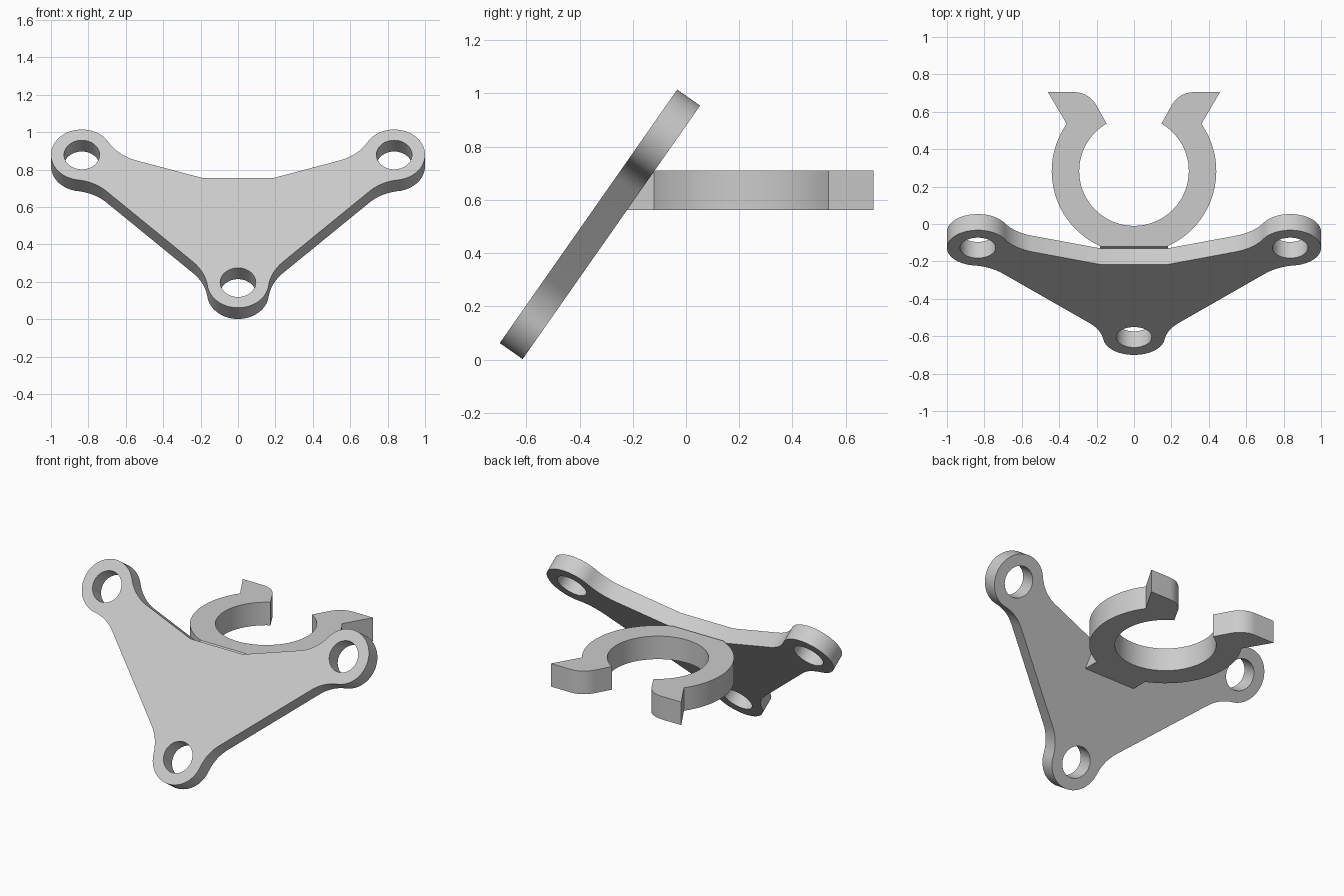
import bpy, bmesh
from math import sin, cos, asin, radians, degrees
from mathutils import Matrix

cube = bpy.data.objects.get("Cube")
if cube:
    bpy.data.objects.remove(cube, do_unlink=True)

grey = bpy.data.materials.new("light grey plastic")
grey.use_nodes = True
grey.diffuse_color = (0.6, 0.6, 0.6, 1)
grey.node_tree.nodes["Principled BSDF"].inputs["Base Color"].default_value = (0.6, 0.6, 0.6, 1)


def polar(center, r, deg):
    return (center[0] + r * cos(radians(deg)), center[1] + r * sin(radians(deg)))


def arc(center, r, start, end):
    n = max(4, round(abs(end - start) / 5))
    return [polar(center, r, start + (end - start) * i / n) for i in range(n + 1)]


def mirrored(half):
    """Close a right-hand half outline with its mirror image."""
    return half + [(-x, y) for x, y in reversed(half) if x > 1e-4]


def extrude(name, loops, depth, matrix):
    """Fill an outline with holes and give it thickness along local z."""
    bm = bmesh.new()
    for loop in loops:
        verts = [bm.verts.new((x, y, 0)) for x, y in loop]
        for a, b in zip(verts, verts[1:] + verts[:1]):
            bm.edges.new((a, b))
    bmesh.ops.triangle_fill(bm, edges=bm.edges[:], use_beauty=True, normal=(0, 0, 1))
    side = bmesh.ops.extrude_face_region(bm, geom=bm.faces[:], use_keep_orig=True)
    moved = [v for v in side["geom"] if isinstance(v, bmesh.types.BMVert)]
    bmesh.ops.translate(bm, verts=moved, vec=(0, 0, depth))
    bmesh.ops.recalc_face_normals(bm, faces=bm.faces[:])
    bmesh.ops.dissolve_limit(bm, angle_limit=0.001, verts=bm.verts[:], edges=bm.edges[:])
    bm.transform(matrix)
    mesh = bpy.data.meshes.new(name)
    bm.to_mesh(mesh)
    bm.free()
    mesh.materials.append(grey)
    ob = bpy.data.objects.new(name, mesh)
    bpy.context.collection.objects.link(ob)
    bpy.ops.object.select_all(action="DESELECT")
    ob.select_set(True)
    bpy.context.view_layer.objects.active = ob
    bpy.ops.object.shade_smooth_by_angle(angle=radians(25))
    return ob


# Leaning three-lobed plate with a screw hole in each lobe
lobe_r, hole_r, fillet, arm = 0.165, 0.095, 0.264, 0.075
foot, ear = (0, 0.165), (0.835, 0.998)
reach = lobe_r + fillet
swing = degrees(asin((arm + fillet) / reach))
low, high = 45 - swing, 225 + swing
half = (arc(foot, lobe_r, -90, low)
        + arc(polar(foot, reach, low), fillet, 180 + low, 135)[1:]
        + arc(polar(ear, reach, high), fillet, 135, high - 180)
        + arc(ear, lobe_r, high - 360, 150)[1:]
        + arc(polar(ear, reach, 150), fillet, 330, 288)[1:]
        + [(0.185, 0.845)])
holes = [arc(c, hole_r, 0, 355) for c in (foot, ear, (-ear[0], ear[1]))]
lean = Matrix.Translation((0, -0.70, 0.062)) @ Matrix.Rotation(radians(55), 4, "X")
extrude("mounting_plate", [mirrored(half)] + holes, -0.105, lean)

# Open ring clip with flared jaws
mid, outer, inner = (0, 0.283), 0.44, 0.293
bottom, top, back = 0.563, 0.71, -0.12
half = (arc(mid, outer, degrees(asin((back - mid[1]) / outer)), 35)
        + [(0.46, 0.705)]
        + arc((0.32, 0.57), 0.135, 90, 150)
        + arc(mid, inner, 60, -90))
extrude("ring_clip", [mirrored(half)], top - bottom, Matrix.Translation((0, 0, bottom)))

# Wedge joining the ring to the leaning plate
width = 0.182
across = Matrix(((0, 0, 1, -width), (1, 0, 0, 0), (0, 1, 0, 0), (0, 0, 0, 1)))
wedge = [(back, top), (back, bottom), (-0.222, bottom)]
extrude("clip_wedge", [wedge], 2 * width, across)
